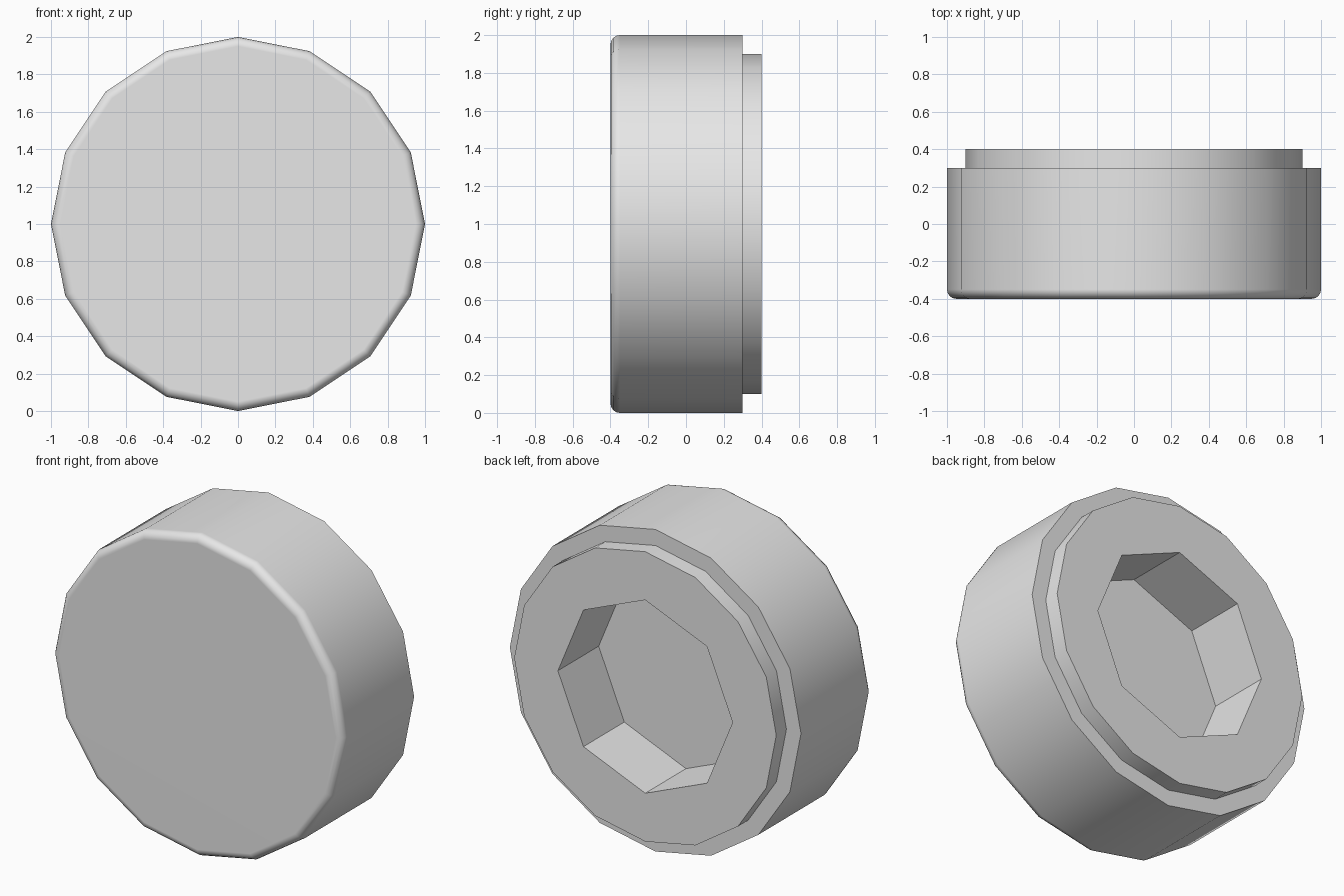
import bpy
import bmesh
from math import cos, sin, pi, radians

cube = bpy.data.objects.get("Cube")
if cube:
    bpy.data.objects.remove(cube, do_unlink=True)

SIDES = 16          # outer wall
SOCKET_SIDES = 8    # recess in the back
RADIUS, FRONT, ROUND = 1.0, -0.4, 0.05
ARC_STEPS = 4

grey = bpy.data.materials.new("plain_grey")
grey.use_nodes = True
grey.diffuse_color = (0.8, 0.8, 0.8, 1)
grey.node_tree.nodes["Principled BSDF"].inputs["Base Color"].default_value = (0.8, 0.8, 0.8, 1)

bm = bmesh.new()


def ring(radius, y, sides):
    """Polygon of vertices around the y axis, centred at z = RADIUS."""
    angles = [2 * pi * i / sides for i in range(sides)]
    return [bm.verts.new((radius * cos(a), y, RADIUS + radius * sin(a))) for a in angles]


def join(a, b):
    """Faces between two rings; the first may have a multiple of the second's sides."""
    n, step = len(b), len(a) // len(b)
    for k in range(n):
        outer = [a[(k * step + j) % len(a)] for j in range(step + 1)]
        bm.faces.new(outer + [b[(k + 1) % n], b[k]])


# Rounded front edge
profile = []
for i in range(ARC_STEPS + 1):
    t = pi / 2 * i / ARC_STEPS
    profile.append((RADIUS - ROUND + ROUND * sin(t), FRONT + ROUND - ROUND * cos(t), SIDES))

# Outer wall, stepped back rim, octagonal socket
profile += [
    (RADIUS, 0.3, SIDES),
    (0.9, 0.3, SIDES),
    (0.9, 0.4, SIDES),
    (0.6, 0.4, SOCKET_SIDES),
    (0.6, 0.0, SOCKET_SIDES),
]
rings = [ring(*p) for p in profile]
for a, b in zip(rings, rings[1:]):
    join(a, b)

# Front disc and socket floor
bm.faces.new(rings[0])
bm.faces.new(rings[-1])
bmesh.ops.recalc_face_normals(bm, faces=bm.faces[:])

mesh = bpy.data.meshes.new("round_cap")
bm.to_mesh(mesh)
bm.free()
mesh.materials.append(grey)
mesh.shade_smooth()
mesh.set_sharp_from_angle(angle=radians(30))

cap = bpy.data.objects.new("round_cap", mesh)
bpy.context.collection.objects.link(cap)

# Keep the large faces flat beside the rounded edge
weighted = cap.modifiers.new("flat_faces", 'WEIGHTED_NORMAL')
weighted.keep_sharp = True
